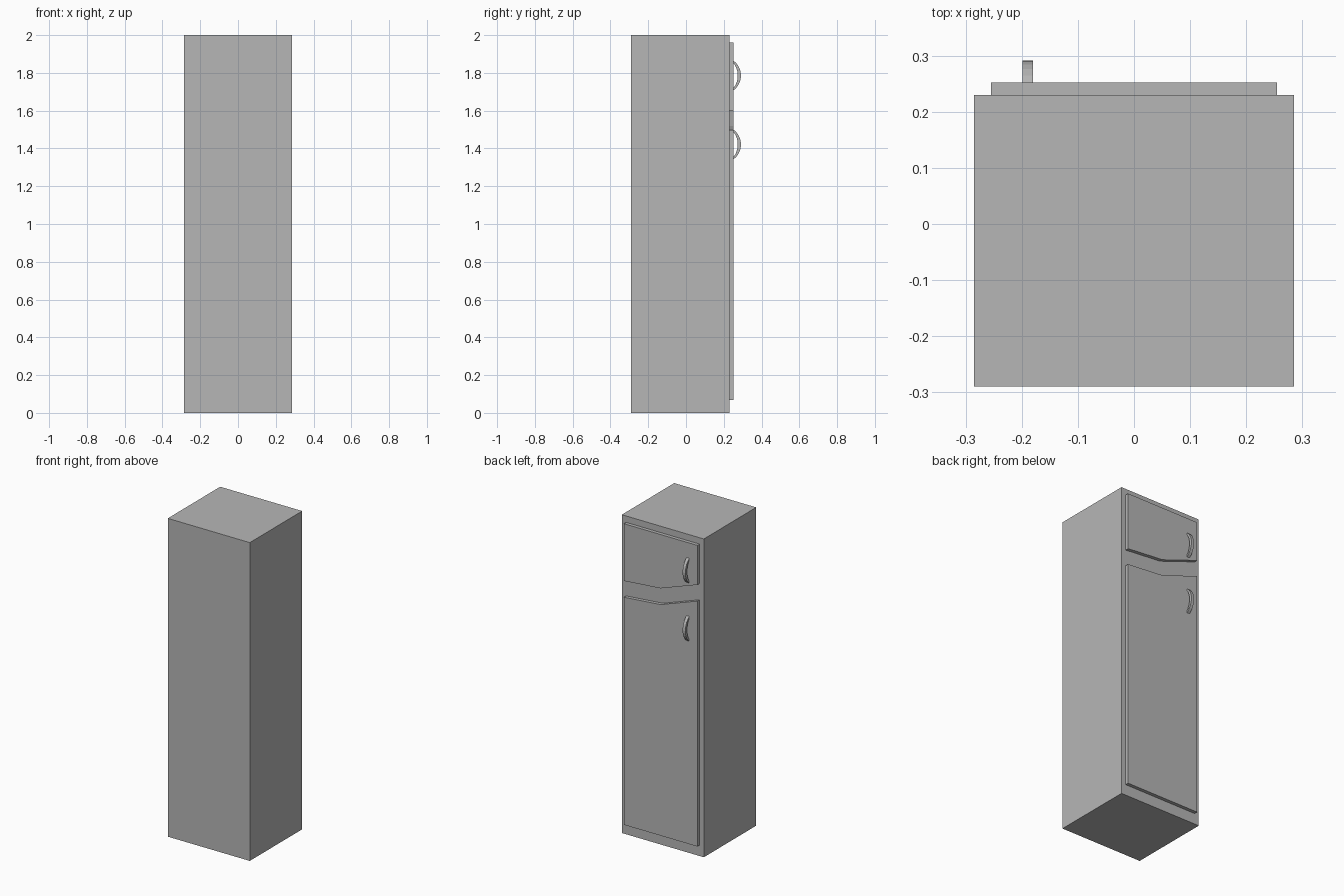
import bpy, bmesh, math

if "Cube" in bpy.data.objects:
    bpy.data.objects.remove(bpy.data.objects["Cube"])

grey = bpy.data.materials.new("light_grey")
grey.diffuse_color = (0.47, 0.47, 0.47, 1)
grey.use_nodes = True
grey.node_tree.nodes["Principled BSDF"].inputs["Base Color"].default_value = grey.diffuse_color


def make(name, bm):
    bmesh.ops.recalc_face_normals(bm, faces=bm.faces)
    me = bpy.data.meshes.new(name)
    bm.to_mesh(me)
    bm.free()
    me.materials.append(grey)
    ob = bpy.data.objects.new(name, me)
    bpy.context.collection.objects.link(ob)
    return ob


def prism(name, points, offset):
    """Extrude a closed 3D outline along an offset vector."""
    bm = bmesh.new()
    face = bm.faces.new([bm.verts.new(p) for p in points])
    ext = bmesh.ops.extrude_face_region(bm, geom=[face], use_keep_orig=True)
    verts = [v for v in ext["geom"] if isinstance(v, bmesh.types.BMVert)]
    bmesh.ops.translate(bm, verts=verts, vec=offset)
    return make(name, bm)


# Cabinet body
W, BACK, FACE = 0.285, -0.29, 0.23
prism("cabinet", [(-W, BACK, 0), (W, BACK, 0), (W, FACE, 0), (-W, FACE, 0)], (0, 0, 2))

# Doors with a bent slanting gap between them
D, THICK, GAP = 0.255, 0.022, 0.102
bend = [(D, 1.6), (0, 1.622), (-D, 1.712)]
upper = [(-D, 1.96), (D, 1.96)] + bend
lower = [(-D, 0.068), (D, 0.068)] + [(x, z - GAP) for x, z in bend]
for name, outline in (("upper_door", upper), ("lower_door", lower)):
    prism(name, [(x, FACE, z) for x, z in outline], (0, THICK, 0))


# Curved pull handles
def arc(half, sag, n=10):
    r = (half * half + sag * sag) / (2 * sag)
    a = math.asin(half / r)
    return [(r * math.cos(t) - r + sag, r * math.sin(t))
            for t in (-a + 2 * a * i / n for i in range(n + 1))]


for name, zc in (("upper_handle", 1.786), ("lower_handle", 1.421)):
    y0 = FACE + THICK - 0.001
    ring = arc(0.079, 0.04) + arc(0.067, 0.023)[::-1]
    prism(name, [(-0.199, y0 + y, zc + z) for y, z in ring], (0.019, 0, 0))
